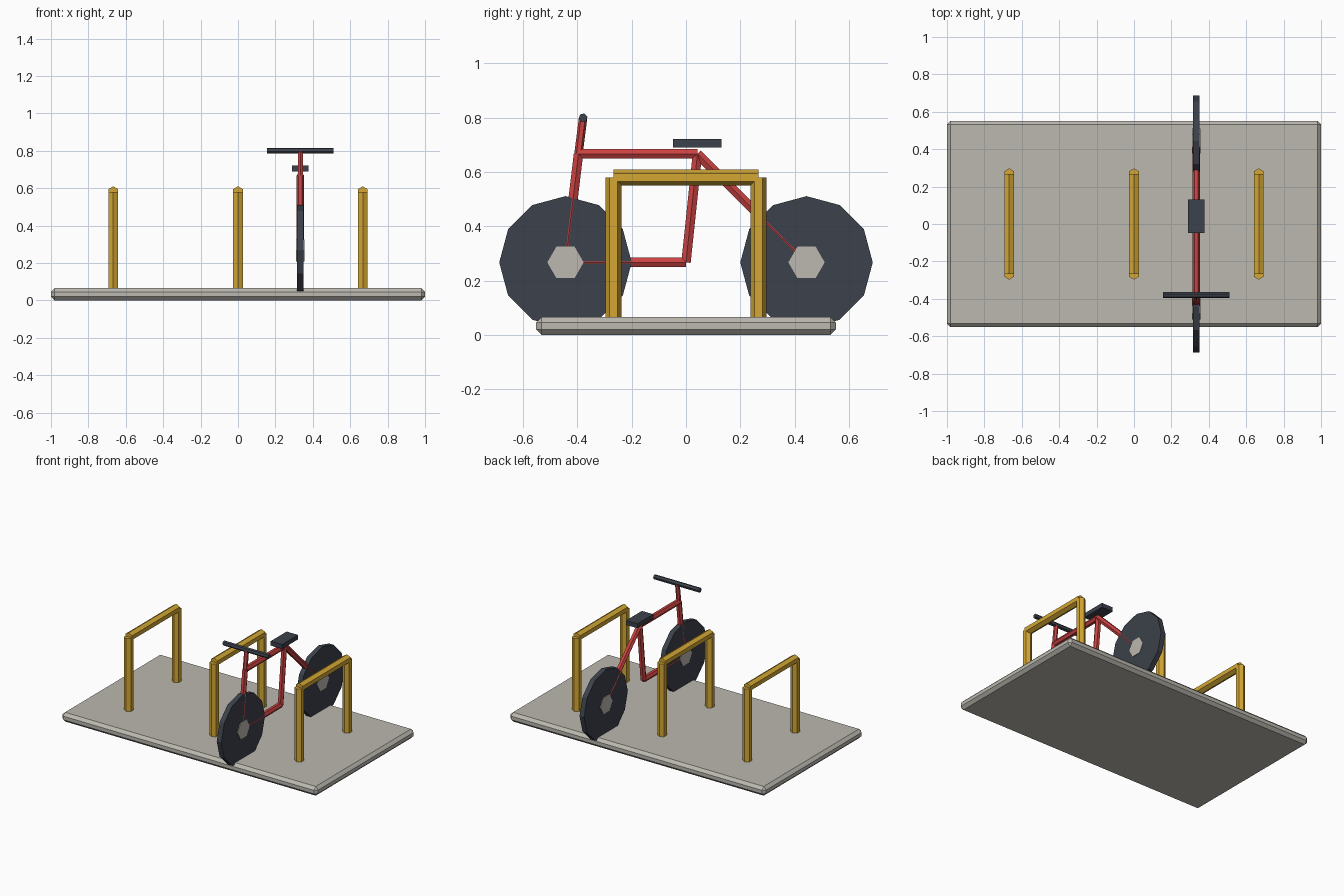
import bpy, bmesh
from mathutils import Vector

if "Cube" in bpy.data.objects:
    bpy.data.objects.remove(bpy.data.objects["Cube"])


def material(name, r, g, b):
    m = bpy.data.materials.new(name)
    m.diffuse_color = (r, g, b, 1)
    m.use_nodes = True
    m.node_tree.nodes["Principled BSDF"].inputs["Base Color"].default_value = m.diffuse_color
    return m


CONCRETE = material("concrete grey", 0.50, 0.48, 0.43)
YELLOW = material("rack yellow", 0.66, 0.39, 0.035)
RED = material("frame red", 0.60, 0.055, 0.055)
DARK = material("dark rubber", 0.045, 0.053, 0.070)


def finish(name, bm, mat):
    bmesh.ops.recalc_face_normals(bm, faces=bm.faces[:])
    me = bpy.data.meshes.new(name)
    bm.to_mesh(me)
    bm.free()
    me.materials.append(mat)
    ob = bpy.data.objects.new(name, me)
    bpy.context.collection.objects.link(ob)
    return ob


def box(name, centre, size, mat, bevel=0):
    bm = bmesh.new()
    bmesh.ops.create_cube(bm, size=1)
    for v in bm.verts:
        v.co = Vector(centre) + Vector(a * b for a, b in zip(v.co, size))
    if bevel:
        bmesh.ops.bevel(bm, geom=bm.edges[:], offset=bevel, segments=1,
                        affect='EDGES')
    return finish(name, bm, mat)


def rod(name, a, b, radius, mat, corner, sides=6):
    """Prism from a to b, with its first corner pointing along 'corner'."""
    a, b = Vector(a), Vector(b)
    axis = (b - a).normalized()
    u = Vector(corner)
    u = (u - axis * u.dot(axis)).normalized() * radius
    w = axis.cross(u)
    from math import cos, sin, tau
    bm = bmesh.new()
    rings = [[bm.verts.new(p + u * cos(tau * i / sides) + w * sin(tau * i / sides))
              for i in range(sides)] for p in (a, b)]
    for r in rings:
        bm.faces.new(r)
    for i in range(sides):
        j = (i + 1) % sides
        bm.faces.new((rings[0][i], rings[0][j], rings[1][j], rings[1][i]))
    return finish(name, bm, mat)


X, Y, Z = (1, 0, 0), (0, 1, 0), (0, 0, 1)

# Ground slab
box("base_slab", (0, 0, 0.0325), (2, 1.104, 0.065), CONCRETE, 0.02)

# Three hoop racks
for n, x in enumerate((-0.667, 0, 0.667), 1):
    for side, y in (("front", -0.267), ("back", 0.267)):
        rod(f"rack_{n}_{side}_post", (x, y, 0.05), (x, y, 0.58), 0.03, YELLOW, Y)
    rod(f"rack_{n}_top_bar", (x, -0.267, 0.58), (x, 0.267, 0.58), 0.03, YELLOW, Z)

# Bicycle wheels and hubs
BX, WY, WZ = 0.333, 0.444, 0.267
for side, y in (("front", -WY), ("rear", WY)):
    rod(f"{side}_wheel", (BX - 0.0178, y, WZ), (BX + 0.0178, y, WZ), 0.244, DARK, Z, 12)
    rod(f"{side}_hub", (BX - 0.022, y, WZ), (BX + 0.022, y, WZ), 0.067, CONCRETE, Y)

# Bicycle frame, as (y, z) joints
hub_f, hub_r = (-WY, WZ), (WY, WZ)
crank, head, seat, bar = (0, WZ), (-0.396, 0.667), (0.042, 0.667), (-0.379, 0.80)
for name, p, q, r, corner in (
        ("fork", hub_f, head, 0.02, X),
        ("bottom_tube", hub_f, crank, 0.02, X),
        ("top_tube", head, seat, 0.02, X),
        ("seat_tube", crank, seat, 0.02, X),
        ("seat_stay", seat, hub_r, 0.02, X),
        ("stem", head, bar, 0.0155, Y)):
    rod(name, (BX, *p), (BX, *q), r, RED, corner)

# Handlebar and saddle
rod("handlebar", (BX - 0.178, *bar), (BX + 0.178, *bar), 0.0165, DARK, (0, 0.3, 1))
box("saddle", (BX, 0.042, 0.706), (0.089, 0.178, 0.031), DARK)
